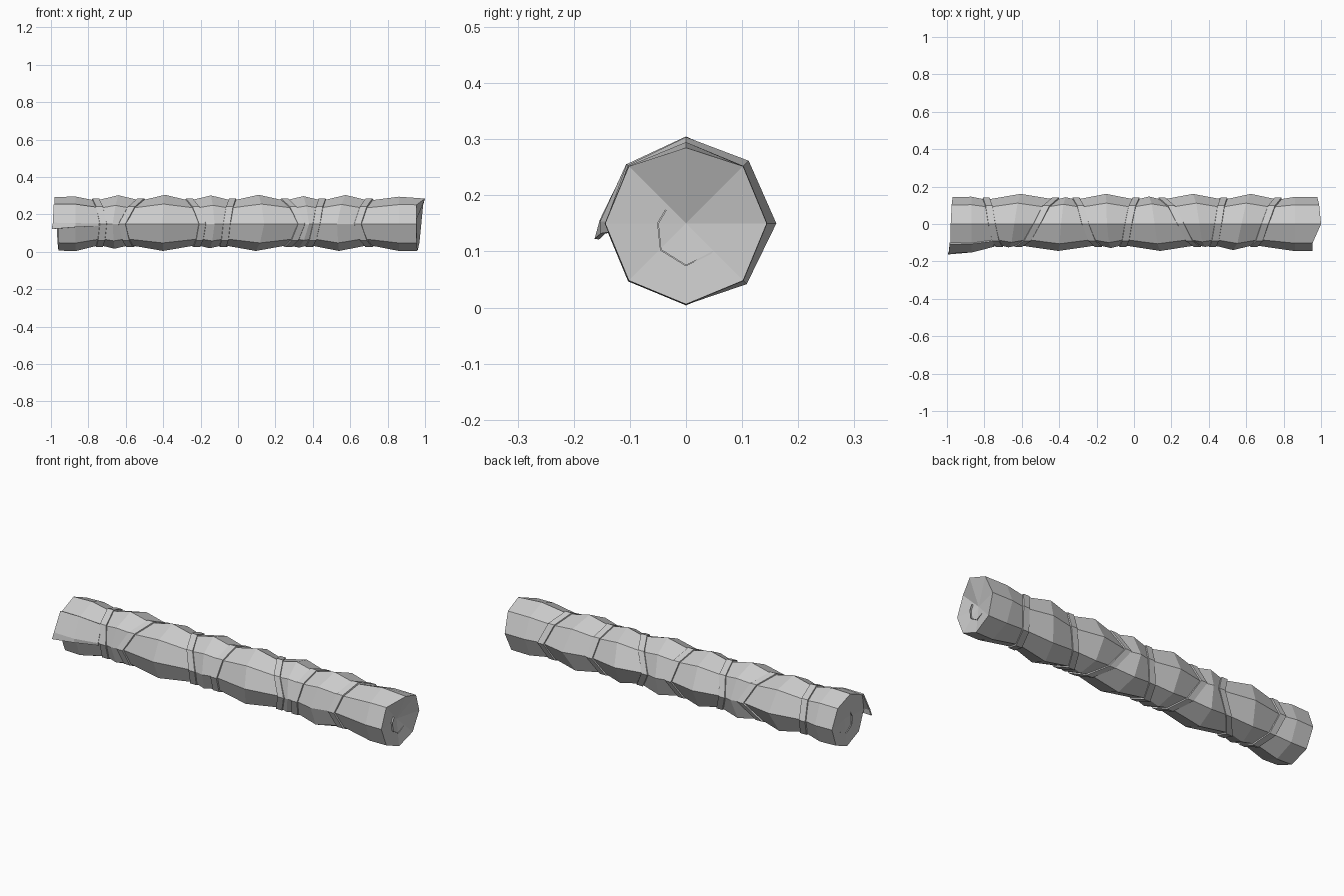
import bpy, math

if "Cube" in bpy.data.objects:
    bpy.data.objects.remove(bpy.data.objects["Cube"])

N, ZC = 8, 0.15

def make(name, verts, faces):
    me = bpy.data.meshes.new(name)
    me.from_pydata(verts, [], faces)
    me.validate()
    ob = bpy.data.objects.new(name, me)
    bpy.context.collection.objects.link(ob)
    return ob

def pt(x, r, k):
    a = k * math.tau / N
    return (x, r * math.cos(a), ZC + r * math.sin(a))

def spread(back, top, front, bottom):
    """Eight values round the roll from four, diagonals averaged."""
    c = [back, top, front, bottom]
    return [c[i // 2] if i % 2 == 0 else (c[i // 2] + c[(i // 2 + 1) % 4]) / 2
            for i in range(N)]

def bridge(a, b, n=N):
    return [(a * n + k, a * n + (k + 1) % n, b * n + (k + 1) % n, b * n + k)
            for k in range(n)]

# x of every tie on the back, top, front and underside
ties = [spread(*t) for t in (
    (-.79, -.76, -.72, -.74), (-.42, -.52, -.62, -.58), (-.31, -.26, -.19, -.22),
    (.01, -.03, -.06, -.08), (.15, .25, .34, .27), (.48, .45, .42, .38),
    (.77, .70, .64, .70))]
waist = spread(.130, .124, .113, .114)

# Cloth roll: pinched at the ties, bulging between them
rings = [[(x, .143) for x in (-.97, -.975, -.98, -.98, -.96, -.96, -.96, -.965)],
         [(-.87, .146)] * N]
for i, t in enumerate(ties):
    rings.append([(t[k], waist[k]) for k in range(N)])
    if i < 6:
        u = ties[i + 1]
        rings.append([((t[k] + u[k]) / 2,
                       waist[k] + min(.031, .12 * (u[k] - t[k]))) for k in range(N)])
rings.append([(.86, .145)] * N)
rings.append([(x, .144) for x in (.98, .99, 1.0, .955, .955, .955, .96, .97)])
rings[-1][2] = (1.0, .135)
verts = [pt(*ring[k], k) for ring in rings for k in range(N)]
faces = [f for i in range(len(rings) - 1) for f in bridge(i + 1, i)]
last = (len(rings) - 1) * N
verts += [(-.945, 0, ZC), (.945, 0, ZC)]
for k in range(N):
    j = (k + 1) % N
    faces.append((k, j, len(verts) - 2))
    faces.append((last + j, last + k, len(verts) - 1))
make("cloth_roll", verts, faces)

# Cord ties: flat bands hugging the roll
for i, t in enumerate(ties):
    section = ((-.022, -.012), (-.018, .011), (.018, .011), (.022, -.012))
    v = [pt(t[k] + dx, waist[k] + dr, k) for dx, dr in section for k in range(N)]
    f = [q for s in range(4) for q in bridge((s + 1) % 4, s)]
    make(f"cord_tie_{i + 1}", v, f)

def sheet(name, rows, thickness):
    n = len(rows[0])
    v = [p for r in rows for p in r]
    f = [(i * n + j, i * n + j + 1, (i + 1) * n + j + 1, (i + 1) * n + j)
         for i in range(len(rows) - 1) for j in range(n - 1)]
    ob = make(name, v, f)
    m = ob.modifiers.new("thickness", 'SOLIDIFY')
    m.thickness, m.offset = thickness, 0
    return ob

# Loose outer edge of the cloth at the left end
sheet("loose_flap", [
    [(-.985, -.102, .254), (-.87, -.103, .254), (-.75, -.088, .237)],
    [(-.99, -.150, .155), (-.87, -.149, .153), (-.75, -.118, .15)],
    [(-.995, -.159, .122), (-.87, -.148, .132), (-.75, -.116, .138)]], .008)

# Rolled layers showing as a spiral on each end
spiral = [(-.01, .27), (-.01, .24), (.075, .215), (.098, .15), (.05, .1),
          (0, .075), (-.045, .103), (-.05, .15), (-.036, .174)]
for side, name in ((1, "right_spiral"), (-1, "left_spiral")):
    sheet(name, [[(side * .935, y, z) for y, z in spiral],
                 [(side * .957, y, z) for y, z in spiral]], .003)
